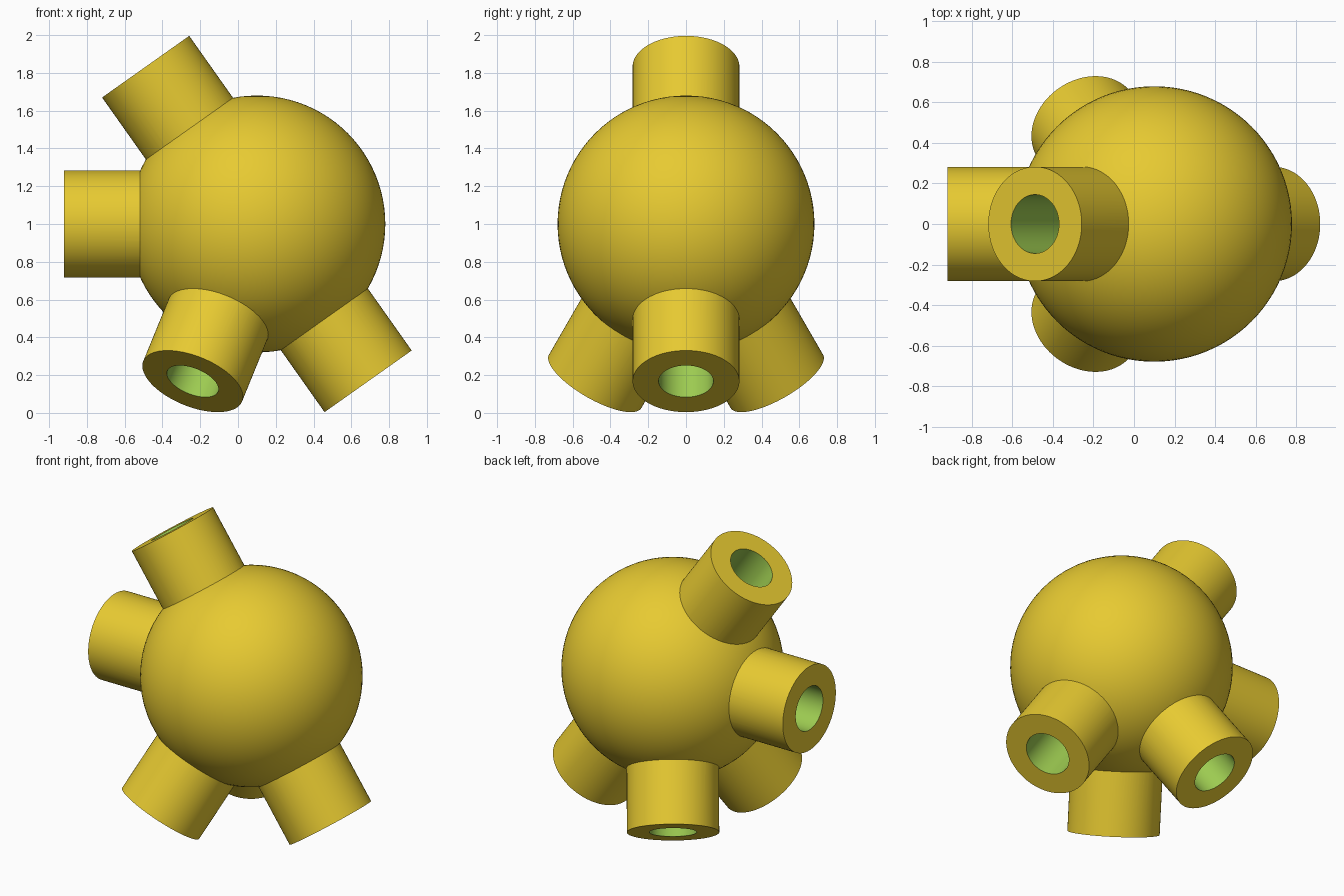
import bpy
import math
from mathutils import Vector

if "Cube" in bpy.data.objects:
    bpy.data.objects.remove(bpy.data.objects["Cube"])

CENTRE = Vector((0.1, 0, 1.0))
BALL_R, TUBE_R, BORE_R = 0.68, 0.2825, 0.145
TUBE_END, BORE_START = 1.02, 0.4      # distances from the ball centre
c, s = math.sqrt(1 / 3), math.sqrt(2 / 3)
DIRECTIONS = [
    (-1, 0, 0),
    (-c, 0, s),
    (c, 0, -s),
    (-1 / 3, -math.sqrt(2) / 3, -s),
    (-1 / 3, math.sqrt(2) / 3, -s),
]


def material(name, colour):
    m = bpy.data.materials.new(name)
    m.diffuse_color = (*colour, 1)
    m.use_nodes = True
    m.node_tree.nodes["Principled BSDF"].inputs["Base Color"].default_value = m.diffuse_color
    return m


yellow = material("golden yellow", (0.90, 0.665, 0.035))
green = material("light green", (0.337, 0.597, 0.082))


def rod(name, direction, radius, start, end, mat):
    """Cylinder along a direction, between two distances from the ball centre."""
    d = Vector(direction).normalized()
    bpy.ops.mesh.primitive_cylinder_add(
        vertices=96, radius=radius, depth=end - start,
        location=CENTRE + d * (start + end) / 2,
        rotation=d.to_track_quat('Z', 'Y').to_euler())
    ob = bpy.context.object
    ob.name = name
    ob.data.materials.append(mat)
    return ob


def combine(target, tool, operation):
    """Apply a boolean, keeping the tool's colour on its faces."""
    mod = target.modifiers.new(operation.lower(), 'BOOLEAN')
    mod.operation = operation
    mod.solver = 'EXACT'
    mod.material_mode = 'TRANSFER'
    mod.object = tool
    bpy.context.view_layer.objects.active = target
    bpy.ops.object.modifier_apply(modifier=mod.name)
    bpy.data.objects.remove(tool, do_unlink=True)


# Ball
bpy.ops.mesh.primitive_uv_sphere_add(segments=96, ring_count=48, radius=BALL_R, location=CENTRE)
hub = bpy.context.object
hub.name = "socket_hub"
hub.data.materials.append(yellow)

# Sockets joined to the ball
for d in DIRECTIONS:
    combine(hub, rod("socket", d, TUBE_R, 0.3, TUBE_END, yellow), 'UNION')

# Green bores
for d in DIRECTIONS:
    combine(hub, rod("bore", d, BORE_R, BORE_START, TUBE_END + 0.1, green), 'DIFFERENCE')

# Smooth walls with crisp rims
bpy.ops.object.select_all(action='DESELECT')
hub.select_set(True)
bpy.context.view_layer.objects.active = hub
bpy.ops.object.shade_smooth_by_angle(angle=math.radians(25))
